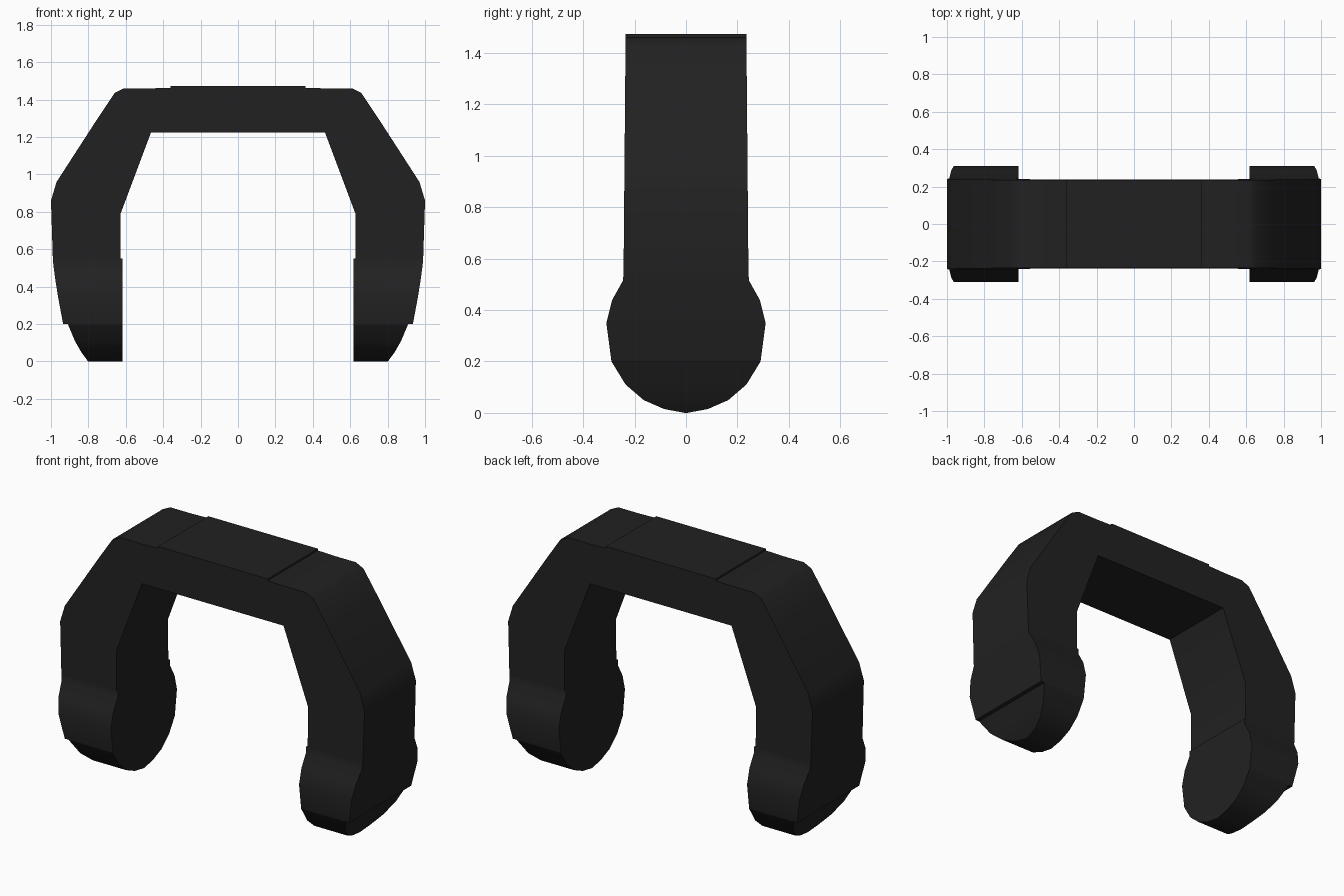
import bpy
import bmesh
import math

cube = bpy.data.objects.get("Cube")
if cube:
    bpy.data.objects.remove(cube, do_unlink=True)

# Single dark material
black = bpy.data.materials.new("matte black")
black.use_nodes = True
colour = (0.0155, 0.0155, 0.0155, 1)
black.diffuse_color = colour
bsdf = black.node_tree.nodes["Principled BSDF"]
bsdf.inputs["Base Color"].default_value = colour
bsdf.inputs["Roughness"].default_value = 0.8


def finish(name, bm):
    bmesh.ops.remove_doubles(bm, verts=bm.verts, dist=0.0001)
    bmesh.ops.recalc_face_normals(bm, faces=bm.faces)
    mesh = bpy.data.meshes.new(name)
    bm.to_mesh(mesh)
    bm.free()
    mesh.materials.append(black)
    obj = bpy.data.objects.new(name, mesh)
    bpy.context.collection.objects.link(obj)
    bpy.ops.object.select_all(action="DESELECT")
    obj.select_set(True)
    bpy.context.view_layer.objects.active = obj
    bpy.ops.object.shade_smooth_by_angle(angle=math.radians(31))
    return obj


def half_depth(z):
    # The band narrows slightly towards the top
    return 0.243 - 0.008 * (z - 0.55) / 0.92


def extrude_profile(name, points):
    """Extrude an XZ outline front to back."""
    bm = bmesh.new()
    front = [bm.verts.new((x, -half_depth(z), z)) for x, z in points]
    back = [bm.verts.new((x, half_depth(z), z)) for x, z in points]
    bm.faces.new(front)
    bm.faces.new(back[::-1])
    n = len(points)
    for i in range(n):
        j = (i + 1) % n
        bm.faces.new((front[i], back[i], back[j], front[j]))
    return finish(name, bm)


def loft_foot(name, side, rows):
    """Stack rows of (height, half depth, outer x) into a solid."""
    bm = bmesh.new()
    inner = 0.618
    rings = []
    for z, w, outer in rows:
        corners = ((inner, -w), (outer, -w), (outer, w), (inner, w))
        rings.append([bm.verts.new((side * x, y, z)) for x, y in corners])
    bm.faces.new(rings[0])
    bm.faces.new(rings[-1])
    for a, b in zip(rings, rings[1:]):
        for i in range(4):
            j = (i + 1) % 4
            bm.faces.new((a[i], a[j], b[j], b[i]))
    return finish(name, bm)


# Arched band: outer edge from the crown down, then back up the inner edge
half = [(0.36, 1.463), (0.47, 1.46), (0.61, 1.46), (0.66, 1.435),
        (0.75, 1.3), (0.97, 0.96), (1.0, 0.86), (0.99, 0.55),
        (0.628, 0.55), (0.628, 0.79), (0.465, 1.225)]
extrude_profile("arched_band", half + [(-x, z) for x, z in reversed(half)])

# Slightly raised panel on the crown
extrude_profile("crown_panel", [(-0.36, 1.46), (-0.36, 1.474),
                                (0.36, 1.474), (0.36, 1.46)])

# Rounded feet, with a small step on the outer face
upper = [(0.55, 0.243, 0.99), (0.515, 0.245, 0.987), (0.44, 0.287, 0.977),
         (0.35, 0.31, 0.963), (0.2, 0.29, 0.935)]
lower = [(0.2, 0.29, 0.91), (0.11, 0.235, 0.872), (0.05, 0.165, 0.838),
         (0.015, 0.085, 0.812), (0.0, 0.004, 0.802)]
for side, label in ((1, "left"), (-1, "right")):
    loft_foot(label + "_foot_upper", side, upper)
    loft_foot(label + "_foot_lower", side, lower)
